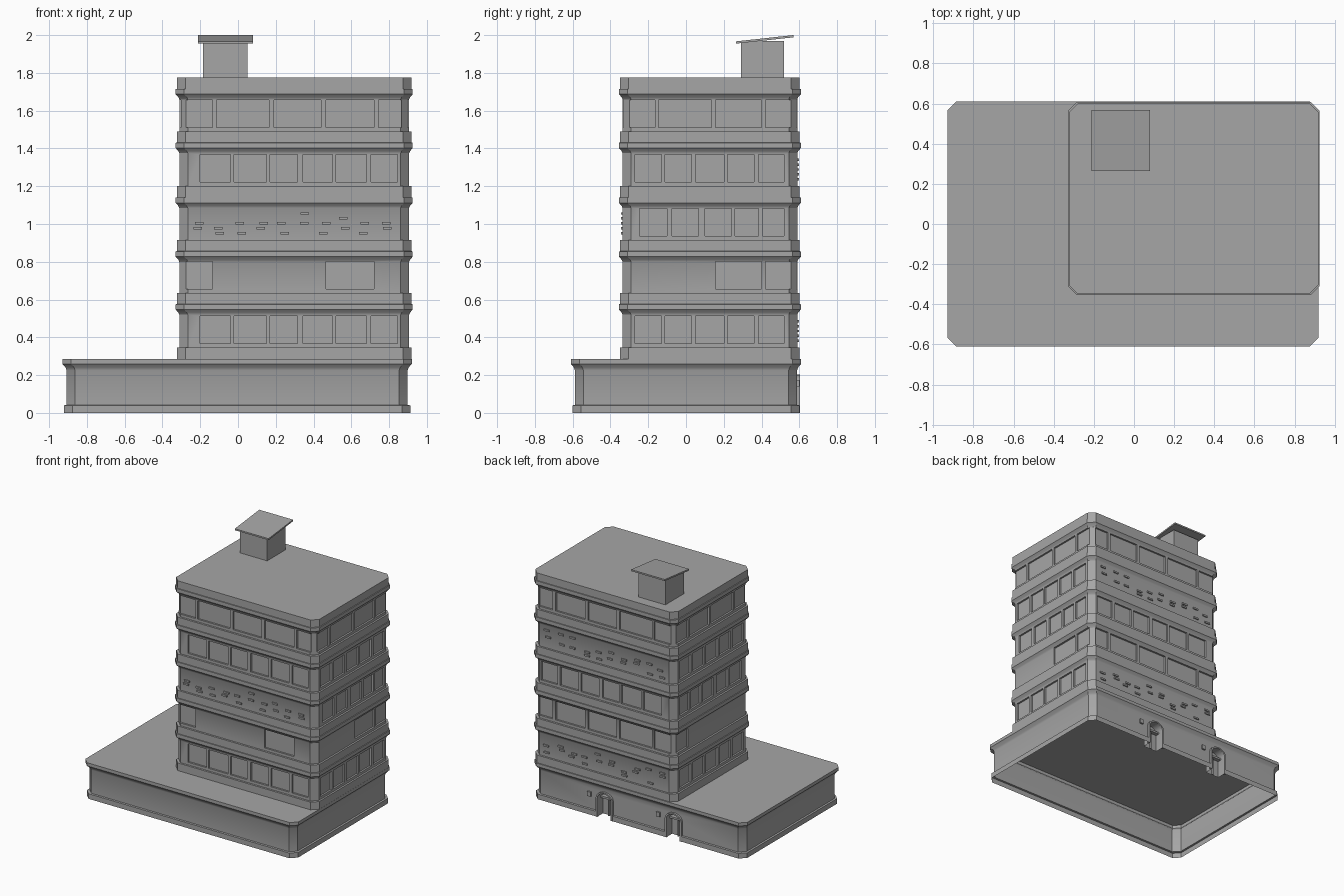
import bpy, bmesh, math, random
from mathutils import Matrix, Vector

cube = bpy.data.objects.get("Cube")
if cube:
    bpy.data.objects.remove(cube, do_unlink=True)

grey = bpy.data.materials.new("concrete_grey")
grey.use_nodes = True
grey.diffuse_color = (0.38, 0.38, 0.38, 1)
grey.node_tree.nodes["Principled BSDF"].inputs["Base Color"].default_value = grey.diffuse_color


def finish(name, bm):
    bmesh.ops.recalc_face_normals(bm, faces=bm.faces)
    mesh = bpy.data.meshes.new(name)
    bm.to_mesh(mesh)
    bm.free()
    mesh.materials.append(grey)
    ob = bpy.data.objects.new(name, mesh)
    bpy.context.collection.objects.link(ob)
    return ob


def add_box(bm, x, y, z):
    """Box from three (low, high) ranges."""
    size = [r[1] - r[0] for r in (x, y, z)]
    mid = [(r[0] + r[1]) / 2 for r in (x, y, z)]
    return bmesh.ops.create_cube(bm, size=1, matrix=Matrix.Translation(mid) @ Matrix.Diagonal((*size, 1)))["verts"]


def loft(name, rect, profile, chamfer=0.045):
    """Stack chamfered rectangles following (inset, height) pairs."""
    bm = bmesh.new()
    rings = []
    for inset, z in profile:
        x0, x1, y0, y1 = rect[0] + inset, rect[1] - inset, rect[2] + inset, rect[3] - inset
        c = chamfer
        pts = [(x0 + c, y0), (x1 - c, y0), (x1, y0 + c), (x1, y1 - c),
               (x1 - c, y1), (x0 + c, y1), (x0, y1 - c), (x0, y0 + c)]
        rings.append([bm.verts.new((px, py, z)) for px, py in pts])
    for a, b in zip(rings, rings[1:]):
        for i in range(8):
            j = (i + 1) % 8
            bm.faces.new((a[i], a[j], b[j], b[i]))
    bm.faces.new(rings[0])
    bm.faces.new(rings[-1])
    return finish(name, bm)


def carve(ob, bm):
    """Cut the shapes in bm out of ob."""
    cutter = finish("cutter", bm)
    cutter.hide_render = True
    mod = ob.modifiers.new("cut", "BOOLEAN")
    mod.operation, mod.solver, mod.object = "DIFFERENCE", "EXACT", cutter
    bpy.context.view_layer.objects.active = ob
    bpy.ops.object.modifier_apply(modifier="cut")
    bpy.data.objects.remove(cutter, do_unlink=True)


def smooth(ob):
    bpy.ops.object.select_all(action="DESELECT")
    ob.select_set(True)
    bpy.context.view_layer.objects.active = ob
    bpy.ops.object.shade_smooth_by_angle(angle=math.radians(28))


def arch(bm, x, half, spring, y0, y1, hole=0):
    """Round-topped door shape, or a surround when hole is given."""
    def outline(h):
        curve = [(x + h * math.cos(a), spring + h * 0.75 * math.sin(a))
                 for a in (math.pi * k / 8 for k in range(9))]
        return [(x + h, -0.01 if not hole else 0)] + curve + [(x - h, -0.01 if not hole else 0)]
    pts = outline(half)
    if hole:
        pts += outline(hole)[::-1]
    face = bm.faces.new([bm.verts.new((px, y0, pz)) for px, pz in pts])
    out = bmesh.ops.extrude_face_region(bm, geom=[face])["geom"]
    bmesh.ops.translate(bm, vec=(0, y1 - y0, 0), verts=[v for v in out if isinstance(v, bmesh.types.BMVert)])


# Ground floor block with plinth and flared cornice
base = loft("ground_floor", (-0.93, 0.92, -0.61, 0.61),
            [(0.008, 0), (0.008, 0.04), (0.022, 0.042), (0.022, 0.225), (0.017, 0.24),
             (0, 0.26), (0, 0.285)])

# Arched door recesses in the back wall, then open the underside
DOORS = (0.29, -0.31)
cut = bmesh.new()
for x in DOORS:
    arch(cut, x, 0.06, 0.15, 0.53, 0.7)
carve(base, cut)
bm = bmesh.new()
bm.from_mesh(base.data)
bmesh.ops.delete(bm, geom=[f for f in bm.faces if f.calc_center_median().z < 0.001], context="FACES")
bm.to_mesh(base.data)
bm.free()
smooth(base)

# Door surrounds, leaves and call boxes
bm = bmesh.new()
for x in DOORS:
    arch(bm, x, 0.072, 0.15, 0.585, 0.604, hole=0.058)
    add_box(bm, (x - 0.06, x + 0.06), (0.53, 0.56), (0.135, 0.15))
    add_box(bm, (x - 0.004, x + 0.004), (0.53, 0.545), (0, 0.14))
    add_box(bm, (x + 0.12, x + 0.15), (0.585, 0.6), (0.14, 0.175))
finish("door_details", bm)

# Tower: each storey is a wall, a flared lip and a parapet band
WALL = 0.019
FLOORS = (0.345, 0.635, 0.915, 1.2, 1.49)
TOPS = FLOORS[1:] + (1.775,)
profile = [(0.006, 0.285)]
for low, top in zip(FLOORS, TOPS):
    profile += [(0.006, low), (WALL, low + 0.001), (WALL, top - 0.115), (WALL - 0.005, top - 0.104),
                (0, top - 0.088), (0, top - 0.06), (0.006, top - 0.059)]
profile.append((0.006, 1.775))
X0, X1, Y0, Y1 = -0.33, 0.925, -0.355, 0.608
tower = loft("tower", (X0, X1, Y0, Y1), profile)

# Window spans along x and along y
SIX = [(-0.2, -0.04), (-0.02, 0.15), (0.17, 0.315), (0.345, 0.5), (0.52, 0.68), (0.705, 0.845)]
WIDE = [(-0.275, -0.135), (-0.115, 0.165), (0.19, 0.44), (0.465, 0.72), (0.745, 0.865)]
FIVE = [(-0.27, -0.13), (-0.11, 0.03), (0.05, 0.2), (0.22, 0.36), (0.385, 0.52)]
UNEVEN = [(-0.245, -0.1), (-0.075, 0.065), (0.1, 0.24), (0.26, 0.385), (0.405, 0.52)]
BROAD = [(-0.3, -0.165), (-0.145, 0.135), (0.155, 0.4), (0.42, 0.555)]
windows = {
    "front": [SIX, [WIDE[0], WIDE[3]], [], SIX, WIDE],
    "back": [[], WIDE, SIX, [], WIDE],
    "plus": [FIVE, BROAD[2:], UNEVEN, FIVE, BROAD],
    "minus": [FIVE, BROAD[3:], UNEVEN, FIVE, BROAD],
}
DEPTH = 0.014
reach = {
    "front": (Y0, Y0 + WALL + DEPTH), "back": (Y1 - WALL - DEPTH, Y1),
    "minus": (X0, X0 + WALL + DEPTH), "plus": (X1 - WALL - DEPTH, X1),
}
cut = bmesh.new()
for side, rows in windows.items():
    for low, spans in zip(FLOORS, rows):
        z = (low + 0.022, low + 0.167)
        for span in spans:
            if side in ("front", "back"):
                add_box(cut, span, reach[side], z)
            else:
                add_box(cut, reach[side], span, z)
carve(tower, cut)
smooth(tower)

# Scattered relief bricks on the windowless walls
random.seed(4)
bm = bmesh.new()
for y, storeys in ((Y0 + WALL, (2,)), (Y1 - WALL, (0, 3))):
    for s in storeys:
        for col in range(10):
            x = -0.24 + col * 0.11
            for row in random.sample(range(5), 2):
                bx = x + random.uniform(0, 0.03)
                z = FLOORS[s] + 0.03 + row * 0.026
                add_box(bm, (bx, bx + 0.045), (y - 0.009, y + 0.009), (z, z + 0.013))
finish("relief_bricks", bm)

# Rooftop stair house with a tilted slab
bm = bmesh.new()
add_box(bm, (-0.185, 0.05), (0.29, 0.52), (1.77, 1.968))
finish("stair_house", bm)
bm = bmesh.new()
for v in add_box(bm, (-0.213, 0.08), (0.265, 0.568), (1.955, 1.967)):
    v.co.z += (v.co.y - 0.265) * 0.109
finish("stair_house_roof", bm)
